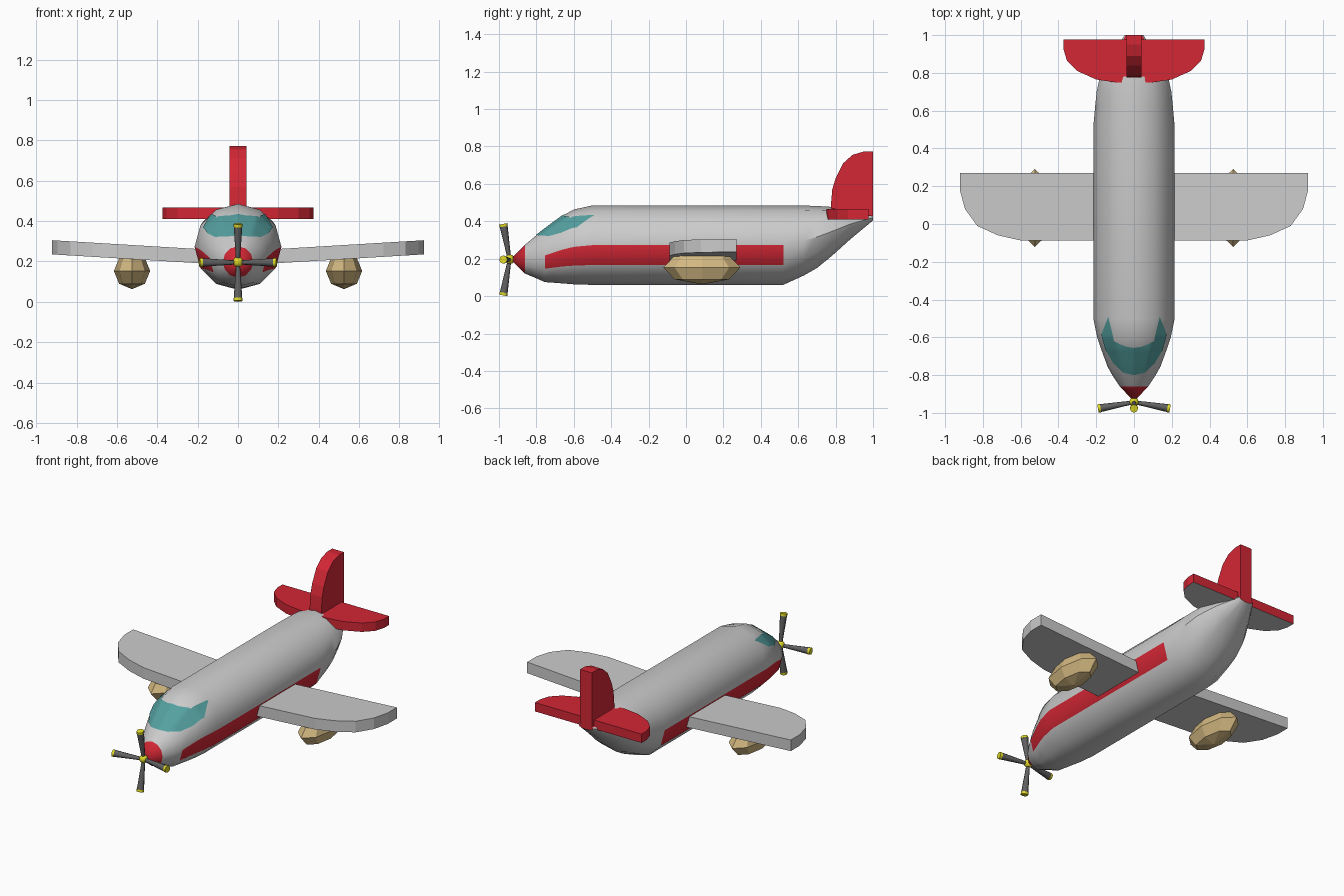
import bpy, bmesh
from math import pi, sin, cos
from mathutils import Vector
from mathutils.bvhtree import BVHTree

if "Cube" in bpy.data.objects:
    bpy.data.objects.remove(bpy.data.objects["Cube"])


def mat(name, rgb):
    m = bpy.data.materials.new(name)
    m.diffuse_color = (*rgb, 1)
    m.use_nodes = True
    m.node_tree.nodes["Principled BSDF"].inputs["Base Color"].default_value = m.diffuse_color
    return m


RED = mat("red", (0.65, 0.02, 0.035))
TEAL = mat("teal", (0.09, 0.35, 0.35))
TAN = mat("tan", (0.65, 0.48, 0.22))
YELLOW = mat("yellow", (0.75, 0.7, 0.02))
DARK = mat("dark_grey", (0.12, 0.12, 0.12))


def finish(name, bm, mats=(), mirror=False, smooth=None):
    bmesh.ops.recalc_face_normals(bm, faces=bm.faces)
    me = bpy.data.meshes.new(name)
    bm.to_mesh(me)
    bm.free()
    for m in mats:
        me.materials.append(m)
    ob = bpy.data.objects.new(name, me)
    bpy.context.collection.objects.link(ob)
    if mirror:
        ob.modifiers.new("mirror", 'MIRROR')
    if smooth:
        bpy.ops.object.select_all(action='DESELECT')
        bpy.context.view_layer.objects.active = ob
        ob.select_set(True)
        bpy.ops.object.shade_smooth_by_angle(angle=smooth)
    return ob


def plate(outline, low, high):
    """Slab between two mappings of one 2D outline."""
    bm = bmesh.new()
    a = [bm.verts.new(low(*p)) for p in outline]
    b = [bm.verts.new(high(*p)) for p in outline]
    bm.faces.new(a)
    bm.faces.new(b)
    n = len(a)
    for i in range(n):
        bm.faces.new((a[i], a[(i + 1) % n], b[(i + 1) % n], b[i]))
    return bm


# Fuselage: 12-sided rings (y, half width, bottom, top) with a nose point
rings = [(-0.86, .075, .12, .275), (-0.80, .115, .095, .325), (-0.755, .14, .075, .36),
         (-0.66, .175, .068, .43), (-0.6, .195, .063, .463), (-0.5, .215, .06, .485),
         (0.52, .215, .06, .485), (0.63, .205, .11, .484), (0.70, .198, .15, .482),
         (0.78, .18, .215, .477), (0.88, .125, .305, .466), (1.0, .05, .405, .435)]
N = 12
bm = bmesh.new()
loops = []
for y, w, b, t in rings:
    loops.append([bm.verts.new((w * cos(2 * pi * k / N), y, (t + b) / 2 + (t - b) / 2 * sin(2 * pi * k / N)))
                  for k in range(N)])
for i in range(len(rings) - 1):
    for k in range(N):
        j = (k + 1) % N
        f = bm.faces.new((loops[i][k], loops[i][j], loops[i + 1][j], loops[i + 1][k]))
        stripe = k in (6, 11) and 2 <= i < 6
        tail_top = k in (1, 2, 3, 4) and i >= 9
        f.material_index = 1 if stripe or tail_top else 0
nose = bm.verts.new((0, -0.94, 0.197))
for k in range(N):
    bm.faces.new((nose, loops[0][k], loops[0][(k + 1) % N])).material_index = 1
bm.faces.new(loops[-1]).material_index = 1
bm.normal_update()
tree = BVHTree.FromBMesh(bm)
finish("fuselage", bm, (None, RED), smooth=0.6)


# Windshield: patch between two plan curves, dropped onto the fuselage
def along(pts, t):
    s = t * (len(pts) - 1)
    i = min(int(s), len(pts) - 2)
    return Vector(pts[i]).lerp(Vector(pts[i + 1]), s - i)


lower = [(0, -0.80), (.06, -.785), (.11, -.735), (.15, -.665), (.172, -.585), (.135, -.49)]
upper = [(0, -.655), (.035, -.65), (.075, -.635), (.105, -.62), (.118, -.56), (.135, -.49)]
bm = bmesh.new()
COLS, ROWS = 40, 8
grid = []
for c in range(COLS + 1):
    u = 2 * c / COLS - 1
    p, q = along(lower, abs(u)), along(upper, abs(u))
    col = []
    for r in range(ROWS + 1):
        v = p.lerp(q, r / ROWS)
        x = v.x if u > 0 else -v.x
        hit = tree.ray_cast(Vector((x, v.y, 2)), Vector((0, 0, -1)))[0]
        col.append(bm.verts.new((x * 1.01, v.y - .001, hit.z + .003)))
    grid.append(col)
for c in range(COLS):
    for r in range(ROWS):
        bm.faces.new((grid[c][r], grid[c + 1][r], grid[c + 1][r + 1], grid[c][r + 1]))
bmesh.ops.remove_doubles(bm, verts=bm.verts, dist=0.0002)
finish("windshield", bm, (TEAL,), smooth=0.6)

# Wings with slight upward slope
wing = [(.15, .27), (.15, -.088), (.60, -.087), (.72, -.06), (.83, -.01), (.895, .08), (.922, .18), (.922, .27)]
bm = plate(wing, lambda x, y: (x, y, .235 - .06 * (.92 - x)), lambda x, y: (x, y, .305 - .06 * (.92 - x)))
finish("wings", bm, mirror=True)

# Pods under the wings
bm = bmesh.new()
bmesh.ops.create_uvsphere(bm, u_segments=8, v_segments=4, radius=1)
bmesh.ops.scale(bm, vec=(.09, .206, .09), verts=bm.verts)
bmesh.ops.translate(bm, vec=(.525, .085, .153), verts=bm.verts)
finish("wing_pods", bm, (TAN,), mirror=True)

# Tailplane: red with grey underside
half = [(.10, .75), (.20, .765), (.30, .81), (.355, .865), (.373, .925), (.373, .977)]
outline = half + [(-x, y) for x, y in reversed(half)]
bm = plate(outline, lambda x, y: (x, y, .41), lambda x, y: (x, y, .466))
bm.faces.ensure_lookup_table()
bm.faces[0].material_index = 1
finish("tailplane", bm, (RED, None))

# Tail fin
fin = [(1.0, .425), (.775, .43), (.775, .49), (.782, .57), (.80, .63), (.84, .71), (.89, .755), (.95, .773), (1.0, .773)]
bm = plate(fin, lambda y, z: (-.041, y, z), lambda y, z: (.041, y, z))
finish("tail_fin", bm, (RED,))


# Propeller: four tapered blades with yellow ends around a hub
def rod(name, a, b, r1, r2, m):
    bm = bmesh.new()
    d = b - a
    bmesh.ops.create_cone(bm, cap_ends=True, segments=8, radius1=r1, radius2=r2, depth=d.length)
    ob = finish(name, bm, (m,), smooth=0.9)
    ob.rotation_euler = d.to_track_quat('Z', 'Y').to_euler()
    ob.location = (a + b) / 2


for i in range(4):
    out = Vector((cos(i * pi / 2), 0, sin(i * pi / 2)))
    root = Vector((0, -.945, .195)) + out * .01
    tip = Vector((0, -.977, .195)) + out * .191
    mid = root.lerp(tip, .92)
    rod(f"blade_{i}", root, mid, .010, .021, DARK)
    rod(f"blade_end_{i}", mid, tip, .022, .022, YELLOW)
bm = bmesh.new()
bmesh.ops.create_uvsphere(bm, u_segments=8, v_segments=6, radius=.026)
bmesh.ops.translate(bm, vec=(0, -.943, .197), verts=bm.verts)
finish("propeller_hub", bm, (YELLOW,), smooth=0.9)
